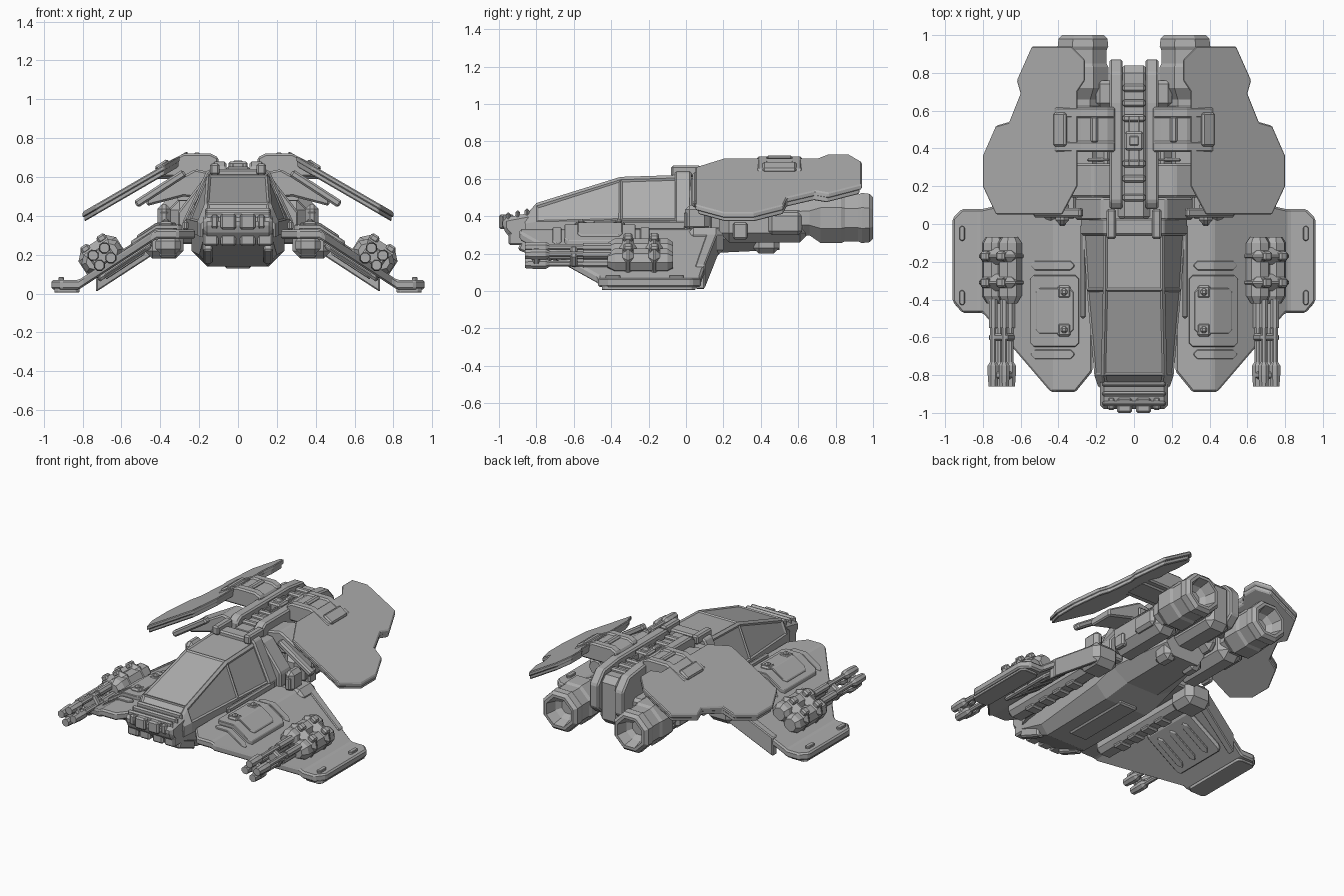
import bpy
import bmesh
import math
from mathutils import Matrix, Vector

default_cube = bpy.data.objects.get("Cube")
if default_cube:
    bpy.data.objects.remove(default_cube, do_unlink=True)

shade = (.42, .42, .42, 1)
grey = bpy.data.materials.new("hull grey")
grey.use_nodes = True
grey.diffuse_color = shade
grey.node_tree.nodes["Principled BSDF"].inputs["Base Color"].default_value = shade


def finish(name, bm, mirror, bevel):
    bmesh.ops.recalc_face_normals(bm, faces=bm.faces)
    mesh = bpy.data.meshes.new(name)
    bm.to_mesh(mesh)
    bm.free()
    mesh.materials.append(grey)
    part = bpy.data.objects.new(name, mesh)
    bpy.context.collection.objects.link(part)
    if bevel:
        modifier = part.modifiers.new("Bevel", "BEVEL")
        modifier.width = bevel
        modifier.segments = 1
        modifier.limit_method = "ANGLE"
    if mirror:
        part.modifiers.new("Mirror", "MIRROR").use_mirror_merge = False


def loft(name, rings, mirror=True, bevel=0, inset=0):
    bm = bmesh.new()
    loops = [[bm.verts.new(point) for point in ring] for ring in rings]
    for near, far in zip(loops, loops[1:]):
        for i in range(len(near)):
            bm.faces.new((near[i - 1], near[i], far[i], far[i - 1]))
    bm.faces.new(loops[0])
    bm.faces.new(loops[-1])
    bmesh.ops.recalc_face_normals(bm, faces=bm.faces)
    if inset:  # sunken panels on the large upper faces
        large = [f for f in bm.faces if f.calc_area() > .02 and f.normal.z > .1]
        bmesh.ops.inset_individual(bm, faces=large, thickness=inset, depth=-inset / 2)
    finish(name, bm, mirror, bevel)


def symmetric(y, half):
    # cross-section given for the left half only
    return [(x, y, z) for x, z in half] + [(-x, y, z) for x, z in reversed(half)]


def across(name, profile, start, end, mirror=True, bevel=.01):
    # side profile extruded along x
    loft(name, [[(x, y, z) for y, z in profile] for x in (start, end)], mirror, bevel)


def along(name, profile, start, end, bevel=.01):
    # front profile extruded along y
    loft(name, [[(x, y, z) for x, z in profile] for y in (start, end)], bevel=bevel)


def box(name, at, size, bevel=.01, mirror=True, tilt=0):
    bm = bmesh.new()
    bmesh.ops.create_cube(bm, size=1)
    turn = Matrix.Rotation(tilt, 4, "Y")
    bm.transform(Matrix.Translation(at) @ turn @ Matrix.Diagonal((*size, 1)))
    finish(name, bm, mirror, bevel)


def tube(name, center, steps, tilt=math.pi / 8, sides=8):
    # steps are (y, radius) stations
    angles = [tilt + math.tau * i / sides for i in range(sides)]
    x, z = center
    loft(name, [[(x + r * math.cos(a), y, z + r * math.sin(a)) for a in angles]
                for y, r in steps])


def plate(name, outline, height, thick, bevel=.006, folds=()):
    # plan outline draped on a height rule, then thickened downward
    bm = bmesh.new()
    bm.faces.new([bm.verts.new((x, y, 0)) for x, y in outline])
    for fold in folds:
        bmesh.ops.bisect_plane(bm, geom=bm.verts[:] + bm.edges[:] + bm.faces[:],
                               plane_co=(fold, 0, 0), plane_no=(1, 0, 0))
    for vert in bm.verts:
        vert.co.z = height(vert.co.x)
    result = bmesh.ops.extrude_face_region(bm, geom=bm.faces[:], use_keep_orig=True)
    for item in result["geom"]:
        if isinstance(item, bmesh.types.BMVert):
            item.co.z -= thick
    finish(name, bm, True, bevel)


# Cabin with sunken window panels
def cabin_ring(y, base, sill, roof, top):
    lip = .015
    return symmetric(y, [(base, sill - .07), (base, sill), (roof + lip, top - lip), (roof, top)])


loft("cabin", [cabin_ring(y=-.86, base=.19, sill=.36, roof=.15, top=.4),
               cabin_ring(y=-.8, base=.21, sill=.37, roof=.16, top=.47),
               cabin_ring(y=-.35, base=.25, sill=.38, roof=.15, top=.61),
               cabin_ring(y=-.03, base=.27, sill=.38, roof=.15, top=.62)], mirror=False, inset=.015)
loft("cabin_rear_frame", [cabin_ring(y, base=.28, sill=.38, roof=.15, top=.64)
                          for y in (-.06, .03)], mirror=False, bevel=.01)
box("cabin_sill", at=(.27, -.25, .35), size=(.03, .5, .05))
box("cabin_latch", at=(.12, 0, .64), size=(.05, .16, .06))


# Lower hull
def hull_ring(y, keel, bottom, width, chine, top):
    return symmetric(y, [(keel, bottom), (width, chine), (width, top)])


loft("lower_hull", [hull_ring(y=-.88, keel=.15, bottom=.24, width=.18, chine=.27, top=.33),
                    hull_ring(y=-.66, keel=.15, bottom=.14, width=.2, chine=.2, top=.36),
                    hull_ring(y=-.08, keel=.16, bottom=.14, width=.24, chine=.22, top=.38),
                    hull_ring(y=.08, keel=.12, bottom=.2, width=.24, chine=.27, top=.44),
                    hull_ring(y=.5, keel=.1, bottom=.22, width=.15, chine=.3, top=.42)], mirror=False)
box("belly_keel", at=(0, -.3, .15), size=(.14, .5, .04), mirror=False)
box("belly_rear_block", at=(.1, .43, .26), size=(.1, .14, .12), bevel=.03)

# Nose
nose_profile = [(-.82, .24), (-.9, .24), (-.98, .33), (-.98, .39), (-.82, .42)]
across("nose_block", nose_profile, start=-.18, end=.18, mirror=False, bevel=.02)
for step in range(3):
    box("nose_rib", at=(0, -.95 + step * .05, .39 + step * .01), size=(.34, .025, .06), mirror=False)
box("nose_lamp", at=(.05, -.96, .37), size=(.08, .08, .08))
box("nose_outer_lamp", at=(.12, -.95, .37), size=(.04, .07, .07))
for x in (.05, .14):
    box("nose_intake", at=(x, -.9, .28), size=(.08, .1, .07))
chin_profile = [(-.9, .22), (-.72, .15), (-.72, .3), (-.86, .32)]
across("chin_guard", chin_profile, start=.13, end=.18)

# Lower wings: flat root, drooping middle, flat tip
root, tip, fall = .42, .82, .65
droop = math.atan(fall)


def wing_height(x):
    return .33 - fall * (min(max(x, root), tip) - root)


def wing_plate(name, outline, lift=0, thick=.03, bevel=.006):
    plate(name, outline, lambda x: wing_height(x) + lift, thick, bevel, folds=(root, tip))


def wing_pad(name, at, size, lift, thick=.03, bevel=.004, corner=.02):
    # rectangle with cut corners lying on the wing
    (x, y), (w, d) = at, [s / 2 for s in size]
    quarter = [(w - corner, d), (w, d - corner)]
    outline = []
    for sx, sy, order in ((1, 1, 1), (1, -1, -1), (-1, -1, 1), (-1, 1, -1)):
        outline += [(x + sx * px, y + sy * py) for px, py in quarter[::order]]
    wing_plate(name, outline, lift, thick, bevel)


wing_plate("lower_wing", [(.22, -.78), (.31, -.89), (.44, -.89), (.8, -.47), (.91, -.47), (.96, -.41),
                          (.96, .03), (.91, .08), (.8, .08), (.45, .16), (.22, .16)],
           thick=.05, bevel=.01)
wing_plate("wing_rear_rim", [(.42, .12), (.73, .05), (.73, .1), (.42, .18)], lift=.01, thick=.13)
wing_pad("wing_tip_underside", at=(.88, -.2), size=(.13, .5), lift=-.04, thick=.025)
wing_pad("wing_panel", at=(.42, -.46), size=(.26, .38), lift=.025)
wing_pad("wing_panel_cap", at=(.42, -.46), size=(.2, .24), lift=.035)
for y in (-.69, -.22):
    wing_pad("wing_slot", at=(.43, y), size=(.23, .05), lift=.008)
for y in (-.36, -.56):
    box("panel_latch", at=(.37, y, .35), size=(.07, .07, .04))
    box("panel_latch_knob", at=(.37, y, .37), size=(.035, .035, .03))
for y in (-.39, -.05):
    wing_pad("tip_slot", at=(.91, y), size=(.03, .08), lift=.015, corner=.01)

# Wing undersides
wing_pad("wing_under_panel", at=(.58, -.21), size=(.28, .42), lift=-.04, thick=.04, bevel=.015)
for y in (-.34, -.22, -.1):
    wing_pad("wing_under_rib", at=(.58, y), size=(.2, .05), lift=-.07, thick=.02)
box("wing_root_pod", at=(.36, -.34, .25), size=(.13, .8, .1), bevel=.03)
for step in range(4):
    box("root_pod_vent", at=(.36, -.54 + step * .13, .2), size=(.09, .08, .03))

# Wing guns: twin tubes held by two collars
gun = Vector((.7, 0, .19))
turn = Matrix.Rotation(droop, 3, "Y")


def on_gun(side, y, rise):
    return gun + Vector((0, y, 0)) + turn @ Vector((side, 0, rise))


for side in (-.05, .05):
    tube("gun_body", on_gun(side, 0, 0).xz, [(-.42, .04), (-.38, .065), (-.1, .065), (-.07, .045)],
         tilt=math.pi / 8 - droop)
    for rise in (-.03, .03):
        axis = on_gun(side * .7, 0, rise).xz
        tube("gun_barrel", axis, [(-.84, .017), (-.55, .017), (-.55, .025), (-.4, .025)])
        tube("gun_muzzle", axis, [(-.86, .026), (-.8, .031), (-.75, .031), (-.73, .018)])
for y in (-.31, -.17):
    box("gun_collar", at=on_gun(0, y, 0), size=(.23, .09, .17), bevel=.04, tilt=droop)
    for side in (-.05, .05):
        box("collar_block", at=on_gun(side, y, .08), size=(.05, .05, .04), tilt=droop)
for y in (-.6, -.8):
    box("barrel_clamp", at=on_gun(0, y, 0), size=(.12, .04, .08), tilt=droop)

# Shoulder blocks behind the cabin
box("shoulder_pod", at=(.38, .1, .26), size=(.2, .2, .16), bevel=.04)
box("shoulder_cap", at=(.38, .06, .39), size=(.07, .13, .14), bevel=.025)
box("shoulder_cap_vent", at=(.38, .01, .38), size=(.04, .04, .09))
loft("shoulder_collar", [symmetric(y, [(.31, .3), (.31, .42), (.17, .6)]) for y in (.02, .14)],
     mirror=False, bevel=.01)
strut_profile = [(.12, .62), (.22, .64), (.47, .5), (.47, .45), (.28, .5), (.12, .48)]
along("wing_strut", strut_profile, start=.14, end=.32)
box("strut_beam", at=(.4, .06, .54), size=(.3, .05, .04), tilt=droop)

# Spine with rails
box("spine_core", at=(0, .42, .47), size=(.18, .84, .33), bevel=.04, mirror=False)
rail_profile = [(.08, .36), (.8, .36), (.87, .42), (.87, .58), (.8, .66), (.64, .68), (.12, .68), (.08, .65)]
across("spine_rail", rail_profile, start=.06, end=.13)
for y in (.14, .24, .32, .56, .64, .72):
    box("spine_rib", at=(0, y, .64), size=(.12, .04, .03), mirror=False)
box("spine_hub", at=(0, .44, .65), size=(.1, .1, .06), mirror=False)
box("spine_hub_cap", at=(0, .44, .67), size=(.06, .06, .03), mirror=False)
box("spine_cable", at=(.025, .44, .65), size=(.01, .26, .03), bevel=0)
box("spine_side", at=(.15, .35, .45), size=(.1, .5, .26), bevel=.04)
for step in range(5):
    box("spine_side_fin", at=(.19, .18 + step * .04, .5), size=(.12, .02, .17))


# Upper wings
def upper_height(x):
    return .42 + (.8 - x) * .58


upper = [(.38, .05), (.73, .05), (.8, .2), (.8, .36), (.73, .52), (.66, .54), (.6, .69),
         (.62, .76), (.54, .94), (.33, .94), (.26, .87), (.26, .76), (.3, .7), (.3, .2)]
middle = Vector((.5, .5))
inner = [middle + (Vector(point) - middle) * .97 for point in upper]
plate("upper_wing", upper, upper_height, thick=.03)
plate("upper_wing_underlayer", inner, lambda x: upper_height(x) - .02, thick=.035)

# Upper wing hinges
hinge = [(.1, .6), (.1, .7), (.14, .72), (.28, .72), (.42, .65), (.42, .6)]
along("hinge_bed", [(x, z - .01) for x, z in hinge], start=.42, end=.58)
for y in (.38, .56):
    along("hinge_bar", hinge, start=y, end=y + .06)
box("hinge_end_pad", at=(.39, .5, .66), size=(.08, .18, .03), tilt=droop)
box("hinge_bridge", at=(.21, .5, .71), size=(.04, .14, .03))

# Engines with hollow nozzles
tube("engine", (.27, .39), [(.58, .08), (.63, .1), (.66, .1), (.72, .145), (.83, .145), (.85, .135), (.92, .135),
                            (.94, .145), (.98, .14), (1, .12), (1, .1), (.93, .08), (.9, .05)])
box("engine_nacelle", at=(.26, .42, .37), size=(.18, .48, .22), bevel=.05)
box("nacelle_vent", at=(.35, .29, .32), size=(.04, .08, .09))
box("nacelle_side_pad", at=(.35, .53, .36), size=(.05, .18, .12), bevel=.02)
box("engine_mount", at=(.15, .69, .44), size=(.1, .14, .12), bevel=.02)
